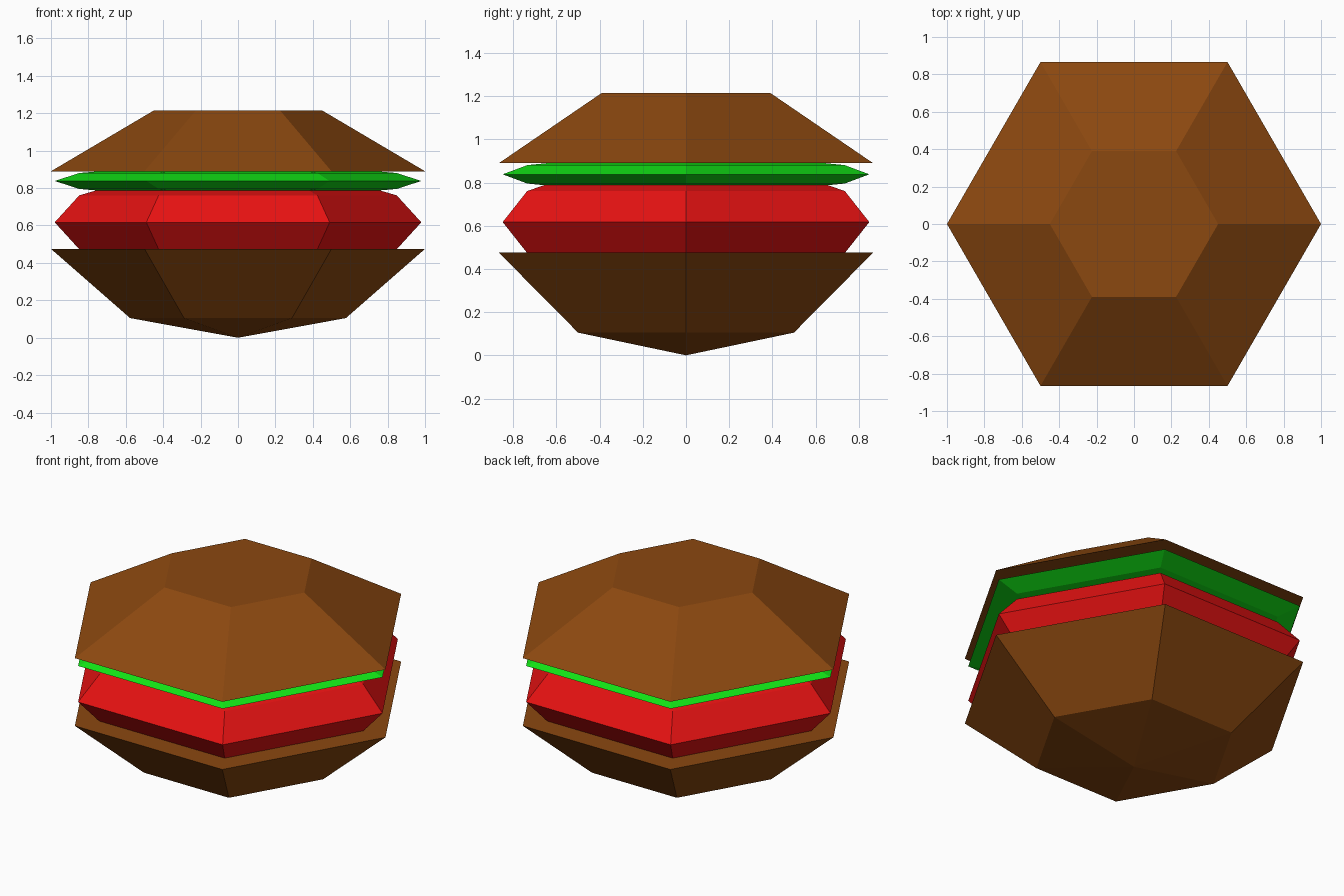
import bpy, bmesh, math

if "Cube" in bpy.data.objects:
    bpy.data.objects.remove(bpy.data.objects["Cube"])

SIDES = 6


def material(name, rgb):
    m = bpy.data.materials.new(name)
    m.diffuse_color = (*rgb, 1.0)
    m.use_nodes = True
    m.node_tree.nodes["Principled BSDF"].inputs["Base Color"].default_value = m.diffuse_color
    return m


def add_part(name, bm, mat):
    bmesh.ops.recalc_face_normals(bm, faces=bm.faces)
    mesh = bpy.data.meshes.new(name)
    bm.to_mesh(mesh)
    bm.free()
    mesh.materials.append(mat)
    obj = bpy.data.objects.new(name, mesh)
    bpy.context.collection.objects.link(obj)


def lathe(name, profile, mat):
    """Closed six-sided solid from (radius, z) pairs, bottom to top."""
    bm = bmesh.new()
    rings = []
    for r, z in profile:
        if r == 0:
            rings.append([bm.verts.new((0, 0, z))] * SIDES)
        else:
            rings.append([bm.verts.new((r * math.cos(i * math.tau / SIDES),
                                        r * math.sin(i * math.tau / SIDES), z))
                          for i in range(SIDES)])
    for low, high in zip(rings, rings[1:]):
        for i in range(SIDES):
            j = (i + 1) % SIDES
            bm.faces.new(list(dict.fromkeys((low[i], low[j], high[j], high[i]))))
    for ring, (r, z) in ((rings[0], profile[0]), (rings[-1], profile[-1])):
        if r > 0:
            bm.faces.new(ring)
    add_part(name, bm, mat)


def flat_ball(name, radius, half_height, z, mat):
    """Low-poly sphere squashed into a slice."""
    steps = [math.radians(a) for a in range(-90, 91, 30)]
    profile = [(0 if abs(math.cos(a)) < 1e-6 else radius * math.cos(a),
                z + half_height * math.sin(a)) for a in steps]
    lathe(name, profile, mat)


bread = material("bread brown", (0.26, 0.065, 0.005))
tomato = material("tomato red", (0.80, 0.006, 0.006))
leaf = material("lettuce green", (0.006, 0.80, 0.008))

# Buns
lathe("bottom_bun", [(0, 0), (0.577, 0.105), (1.0, 0.475)], bread)
lathe("top_bun", [(1.0, 0.89), (0.45, 1.215)], bread)

# Fillings, overlapping each other and the buns
flat_ball("tomato_slice", 0.98, 0.288, 0.617, tomato)
flat_ball("lettuce", 0.98, 0.085, 0.838, leaf)
